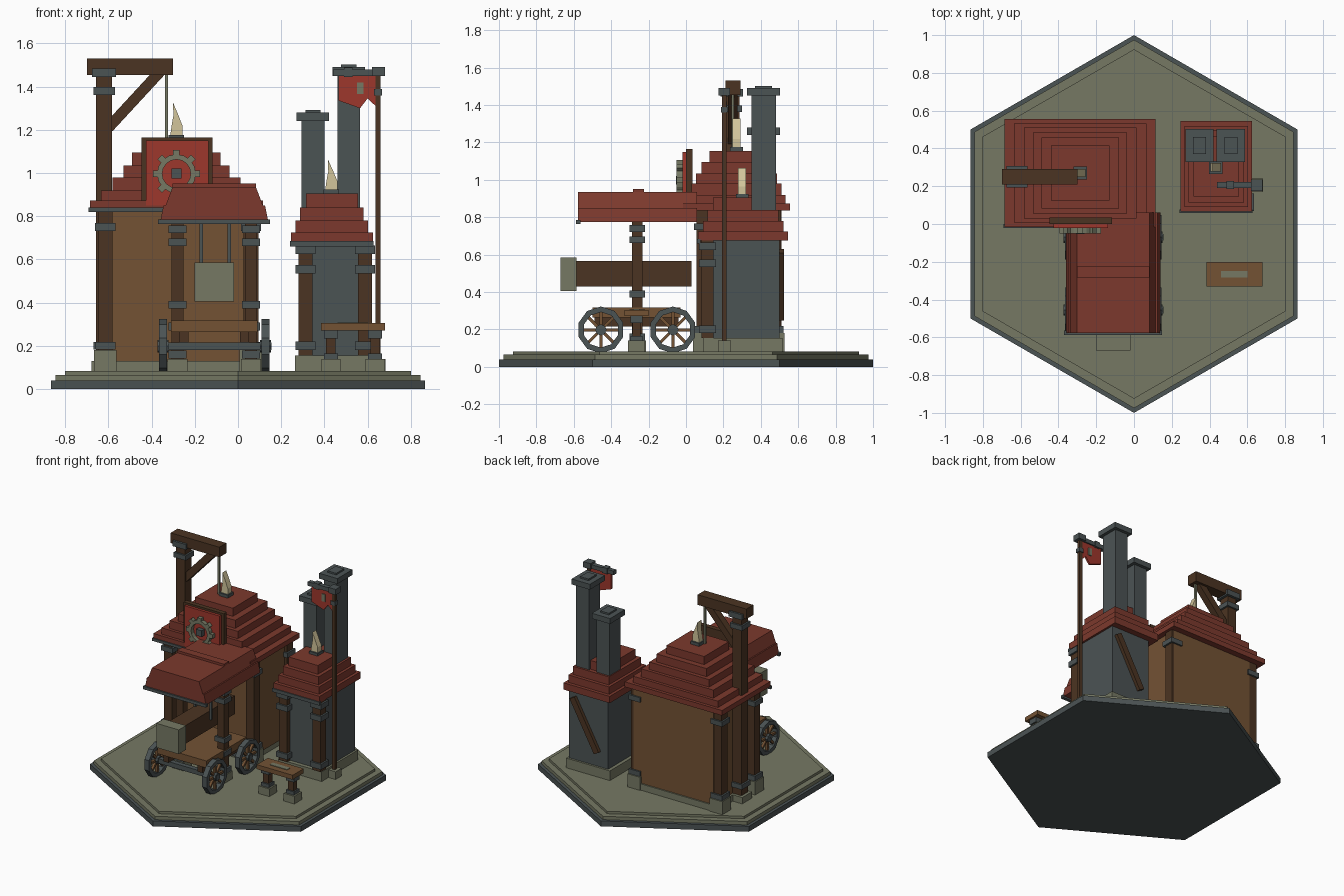
import bpy, bmesh, math
from mathutils import Vector, Matrix

if "Cube" in bpy.data.objects:
    bpy.data.objects.remove(bpy.data.objects["Cube"])


def mat(name, r, g, b):
    m = bpy.data.materials.new(name)
    lin = [((c / 255 + 0.055) / 1.055) ** 2.4 for c in (r, g, b)]
    m.diffuse_color = (*lin, 1)
    m.use_nodes = True
    m.node_tree.nodes["Principled BSDF"].inputs["Base Color"].default_value = m.diffuse_color
    return m


SLATE = mat("slate", 75, 83, 84)
STONE = mat("stone", 118, 121, 100)
TILE = mat("roof_red", 124, 57, 45)
RED = mat("banner_red", 158, 55, 44)
DARK = mat("dark_wood", 75, 52, 34)
WOOD = mat("light_wood", 115, 82, 52)
IVORY = mat("ivory", 210, 197, 155)


def finish(name, bm, m):
    bmesh.ops.recalc_face_normals(bm, faces=bm.faces[:])
    me = bpy.data.meshes.new(name)
    bm.to_mesh(me)
    bm.free()
    me.materials.append(m)
    ob = bpy.data.objects.new(name, me)
    bpy.context.collection.objects.link(ob)
    return ob


def box(name, m, x0, x1, y0, y1, z0, z1):
    bm = bmesh.new()
    bmesh.ops.create_cube(bm, size=1)
    for v in bm.verts:
        v.co = Vector(((x0 + x1) / 2 + v.co.x * (x1 - x0),
                       (y0 + y1) / 2 + v.co.y * (y1 - y0),
                       (z0 + z1) / 2 + v.co.z * (z1 - z0)))
    return finish(name, bm, m)


def block(name, m, x, y, hx, hy, z0, z1):
    return box(name, m, x - hx, x + hx, y - hy, y + hy, z0, z1)


def extrude(name, m, pts, move):
    """Extrude a flat outline by a vector."""
    bm = bmesh.new()
    a = [bm.verts.new(p) for p in pts]
    b = [bm.verts.new(Vector(p) + Vector(move)) for p in pts]
    bm.faces.new(a)
    bm.faces.new(b[::-1])
    for i in range(len(a)):
        j = (i + 1) % len(a)
        bm.faces.new((a[i], b[i], b[j], a[j]))
    return finish(name, bm, m)


def prism(name, m, pts, y0, y1):
    """Extrude an x-z outline along y."""
    return extrude(name, m, [(x, y0, z) for x, z in pts], (0, y1 - y0, 0))


def strut(name, m, a, b, w, d):
    """Sloping beam between two points in one x-z plane."""
    a, b = Vector(a), Vector(b)
    n = (b - a).normalized().cross(Vector((0, 1, 0))) * w / 2
    pts = [((p + s).x, (p + s).z) for p, s in ((a, n), (b, n), (b, -n), (a, -n))]
    return prism(name, m, pts, a.y - d / 2, a.y + d / 2)


def ring(name, m, centre, axis, r0, r1, depth, n, turn=0):
    """Faceted ring around the x or y axis."""
    bm = bmesh.new()
    rows = []
    for i in range(n):
        t = turn + 2 * math.pi * i / n
        row = []
        for r, d in ((r0, -depth), (r1, -depth), (r1, depth), (r0, depth)):
            u, w = r * math.cos(t), r * math.sin(t)
            p = (d / 2, u, w) if axis == 'x' else (u, d / 2, w)
            row.append(bm.verts.new(Vector(p) + Vector(centre)))
        rows.append(row)
    for i in range(n):
        a, b = rows[i], rows[(i + 1) % n]
        for k in range(4):
            bm.faces.new((a[k], a[(k + 1) % 4], b[(k + 1) % 4], b[k]))
    return finish(name, bm, m)


def spun_box(name, m, centre, axis, r, size, ang):
    """Box pushed out to radius r, then turned around an axis."""
    ob = block(name, m, 0, 0, size[0] / 2, size[1] / 2, -size[2] / 2, size[2] / 2)
    ob.data.transform(Matrix.Translation(centre) @ Matrix.Rotation(ang, 4, axis)
                      @ Matrix.Translation((0, 0, r)))
    return ob


def post(name, x, y, z1, bands, h=0.03, foot=0.18, fh=0.052):
    block(name + "_footing", STONE, x, y, fh, fh, 0.08, foot)
    block(name, DARK, x, y, h, h, foot, z1)
    for k, z in enumerate(bands):
        block(f"{name}_band_{k}", SLATE, x, y, h + 0.013, h + 0.013, z - 0.018, z + 0.018)


def tiers(name, x, y, steps):
    for k, (hx, hy, z0, z1) in enumerate(steps):
        block(f"{name}_{k}", TILE, x, y, hx, hy, z0, z1)


def flame(name, x, y, z, h):
    block(name + "_socket", SLATE, x, y, 0.036, 0.034, z - 0.02, z + 0.012)
    shape = [(-.028, 0), (.028, 0), (.028, .28), (.008, .62), (-.016, 1), (-.014, .6), (-.022, .3)]
    prism(name, IVORY, [(x + u, z + 0.012 + w * h) for u, w in shape], y - 0.022, y + 0.022)


# hexagonal base in three courses, corners on the y axis
for nm, m, r, z0, z1 in (("base_slab", SLATE, 1, 0, .04), ("base_course", STONE, .975, .04, .065),
                         ("base_floor", STONE, .925, .065, .083)):
    angles = [math.pi / 2 + i * math.pi / 3 for i in range(6)]
    extrude(nm, m, [(r * math.cos(t), r * math.sin(t), z0) for t in angles], (0, 0, z1 - z0))

# main hall: plinth, walls, corner posts, stepped roof
box("hall_plinth", STONE, -.60, .06, .07, .52, .08, .13)
box("hall_walls", WOOD, -.585, .075, .10, .51, .13, .84)
for x in (-.615, .06):
    for y in (.09, .475):
        post("hall_post", x, y, .84, (.20, .75), .034)
box("hall_eave_trim", SLATE, -.692, .125, -.022, 0, .82, .84)
tiers("hall_roof", -.285, .27, [(.40, .285, .835, .873), (.35, .262, .873, .92), (.297, .24, .92, .98),
                                (.246, .217, .98, 1.035), (.205, .188, 1.035, 1.095),
                                (.155, .145, 1.095, 1.155)])
flame("hall_finial", -.285, .27, 1.165, .15)

# sign board with gear emblem
box("sign_frame", DARK, -.447, -.117, 0, .035, .84, 1.165)
box("sign_panel", RED, -.427, -.137, -.02, 0, .85, 1.15)
gear = (-.285, -.035, .997)
ring("gear_ring", STONE, gear, 'y', .066, .09, .03, 16)
for i in range(8):
    spun_box("gear_tooth", STONE, gear, 'Y', .095, (.03, .03, .028), i * math.pi / 4)
block("gear_hub", SLATE, -.285, -.035, .023, .018, .974, 1.02)

# crane
post("crane_post", -.62, .25, 1.46, (.20, 1.38), .037, .13, .058)
block("crane_cap", SLATE, -.62, .25, .055, .056, 1.445, 1.485)
box("crane_beam", DARK, -.70, -.30, .21, .292, 1.455, 1.53)
strut("crane_brace", DARK, (-.60, .25, 1.21), (-.36, .25, 1.47), .05, .05)
block("crane_rope", STONE, -.33, .25, .007, .007, 1.16, 1.46)

# ram shelter: posts and sloped roof
for x in (-.28, .06):
    post("shelter_post", x, -.26, .79, (.16, .29, .39, .68, .74), .028, .14, .046)
box("shelter_eave_trim", SLATE, -.37, .148, -.588, -.565, .763, .785)
for nm, w0, w1, z0, z1 in (("shelter_roof_lower", .25, .235, .775, .85),
                           ("shelter_roof_upper", .225, .193, .85, .935)):
    prism(nm, TILE, [(-.11 - w0, z0), (-.11 + w0, z0), (-.11 + w1, z1), (-.11 - w1, z1)], -.577, .06)
box("shelter_ridge", TILE, -.303, .083, -.283, -.225, .93, .952)

# hanging ram
box("ram_beam", DARK, -.175, -.045, -.59, .03, .43, .565)
box("ram_head", STONE, -.202, -.018, -.67, -.585, .405, .585)
for x in (-.17, -.04):
    block("ram_hanger", SLATE, x, -.26, .008, .008, .50, .79)

# wagon bed, axles and wheels
box("wagon_bed", WOOD, -.31, .09, -.50, -.03, .265, .318)
for x in (-.25, .03):
    box("wagon_rail", DARK, x - .02, x + .02, -.49, -.04, .215, .265)
for y in (-.455, -.07):
    box("axle", SLATE, -.37, .155, y - .018, y + .018, .18, .215)
    for x in (-.347, .127):
        c = (x, y, .198)
        ring("wheel_rim", SLATE, c, 'x', .095, .125, .038, 10, math.pi / 10)
        ring("wheel_hub", SLATE, c, 'x', .004, .03, .05, 8)
        for i in range(8):
            spun_box("wheel_spoke", WOOD, c, 'X', .06, (.018, .016, .08), i * math.pi / 4)

# tower: plinth, body, posts, roof
box("tower_plinth", STONE, .265, .625, .09, .515, .08, .155)
box("tower_body", SLATE, .29, .61, .12, .50, .155, .69)
for x in (.312, .588):
    block("tower_post", DARK, x, .115, .033, .033, .155, .68)
    for z in (.20, .555, .645):
        block("tower_band", SLATE, x, .115, .046, .046, z - .02, z + .02)
strut("tower_brace", DARK, (.57, .51, .62), (.37, .51, .26), .045, .03)
box("tower_eave_trim", SLATE, .24, .628, .058, .078, .66, .685)
tiers("tower_roof", .435, .305, [(.19, .24, .675, .725), (.168, .215, .725, .78),
                                 (.147, .19, .78, .84), (.12, .16, .84, .905)])
flame("tower_finial", .432, .30, .912, .14)

# chimneys
for nm, x, z in (("short_chimney", .347, 1.24), ("tall_chimney", .513, 1.45)):
    block(nm, SLATE, x, .415, .053, .065, .65, z)
    block(nm + "_cap", SLATE, x, .415, .075, .088, z, z + .04)
    block(nm + "_top", SLATE, x, .415, .035, .045, z + .04, z + .052)

# flag pole and flag
block("pole_footing", STONE, .648, .205, .035, .035, .08, .14)
block("flag_pole", DARK, .648, .205, .012, .012, .14, 1.46)
block("pole_band", SLATE, .648, .205, .018, .018, 1.36, 1.39)
box("flag_arm", SLATE, .44, .66, .19, .222, 1.45, 1.48)
block("pole_cap", SLATE, .65, .205, .03, .03, 1.45, 1.492)
box("arm_ring", SLATE, .49, .53, .185, .227, 1.445, 1.488)
prism("flag", RED, [(.466, 1.455), (.466, 1.335), (.565, 1.30), (.60, 1.345), (.643, 1.305), (.643, 1.455)],
      .198, .212)
box("flag_emblem", STONE, .552, .58, .192, .218, 1.365, 1.42)

# bench
box("bench_top", WOOD, .385, .68, -.33, -.20, .272, .305)
box("bench_inlay", STONE, .46, .602, -.284, -.248, .30, .309)
for x in (.43, .635):
    block("bench_footing", STONE, x, -.265, .044, .044, .08, .14)
    block("bench_leg", DARK, x, -.265, .022, .022, .14, .275)
    block("bench_leg_band", SLATE, x, -.265, .032, .032, .235, .272)
    block("bench_leg_collar", SLATE, x, -.265, .032, .032, .14, .165)
